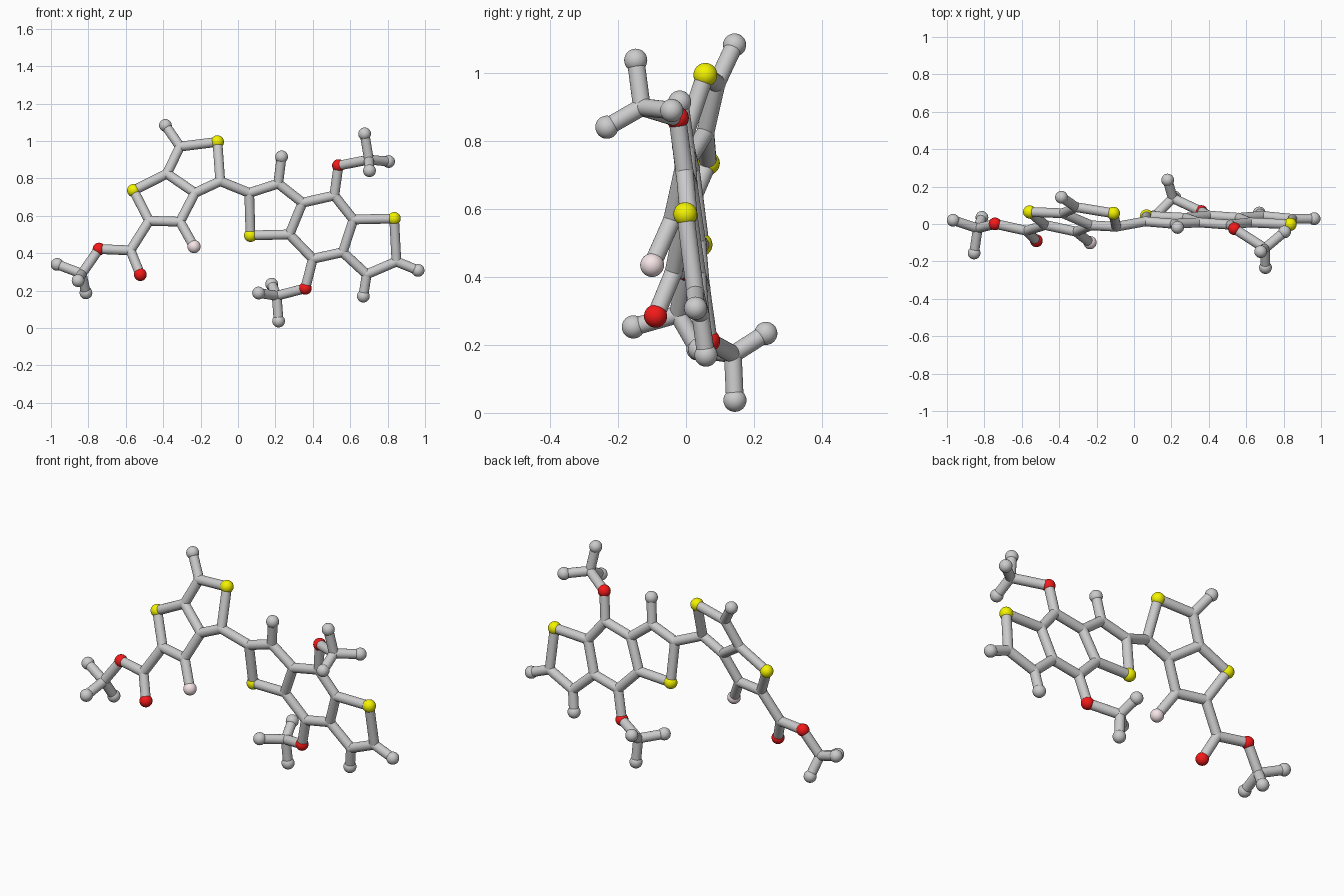
import bpy
from mathutils import Vector

if "Cube" in bpy.data.objects:
    bpy.data.objects.remove(bpy.data.objects["Cube"])

STICK_R = 0.026
RADII = {"end": 0.034, "sulfur": 0.035, "oxygen": 0.034, "fluorine": 0.035, "joint": 0.027}
COLOURS = {"sulfur": (0.9, 0.9, 0.0, 1), "oxygen": (0.9, 0.01, 0.01, 1), "fluorine": (0.92, 0.78, 0.8, 1)}


def left_plane(x, z):
    return -0.290 - 0.206 * x + 0.326 * z


def right_plane(x, z):
    return 0.1095 - 0.043 * x - 0.129 * z


atoms = {}


def flat(plane, table):
    """Atoms of a flat ring system: name -> (kind, x, z)."""
    for name, (kind, x, z) in table.items():
        atoms[name] = (kind, Vector((x, plane(x, z), z)))


# left fused rings with the ester arm
flat(left_plane, {
    "a1": ("end", -0.388, 1.083), "a2": ("joint", -0.31, 0.97),
    "a3": ("sulfur", -0.11, 0.995), "a4": ("joint", -0.095, 0.785),
    "a5": ("joint", -0.23, 0.722), "a6": ("joint", -0.38, 0.825),
    "a7": ("sulfur", -0.558, 0.735), "a8": ("joint", -0.475, 0.573),
    "a9": ("joint", -0.31, 0.568), "a10": ("fluorine", -0.235, 0.435),
    "a11": ("joint", -0.575, 0.415), "a12": ("oxygen", -0.522, 0.285),
    "a13": ("oxygen", -0.743, 0.422), "a14": ("joint", -0.835, 0.29),
})

# right three fused rings
flat(right_plane, {
    "b1": ("joint", 0.06, 0.722), "b2": ("sulfur", 0.067, 0.495),
    "b3": ("joint", 0.275, 0.50), "b4": ("joint", 0.345, 0.67),
    "b5": ("joint", 0.215, 0.772), "b6": ("end", 0.233, 0.915),
    "b7": ("joint", 0.515, 0.708), "b8": ("oxygen", 0.537, 0.868),
    "b9": ("joint", 0.617, 0.58), "b10": ("joint", 0.56, 0.405),
    "b11": ("joint", 0.40, 0.37), "b12": ("oxygen", 0.36, 0.212),
    "b13": ("sulfur", 0.835, 0.585), "b14": ("joint", 0.847, 0.355),
    "b15": ("end", 0.963, 0.308), "b16": ("joint", 0.688, 0.287),
    "b17": ("end", 0.67, 0.17),
})

# three-pronged ends: upper, lower, and the one on the ester arm
for name, kind, *p in [
    ("c1", "joint", 0.70, -0.13, 0.90), ("c2", "end", 0.677, -0.148, 1.038),
    ("c3", "end", 0.805, -0.042, 0.89), ("c4", "end", 0.703, -0.233, 0.841),
    ("d1", "joint", 0.207, 0.138, 0.172), ("d2", "end", 0.217, 0.144, 0.037),
    ("d3", "end", 0.11, 0.04, 0.187), ("d4", "end", 0.18, 0.235, 0.234),
    ("e1", "end", -0.967, 0.02, 0.34), ("e2", "end", -0.855, -0.155, 0.253),
    ("e3", "end", -0.813, 0.035, 0.188),
]:
    atoms[name] = (kind, Vector(p))

# chains of connected atoms
CHAINS = [
    "a1 a2 a3 a4 a5 a6 a2", "a6 a7 a8 a9 a5", "a9 a10", "a8 a11 a13 a14",
    "a11 a12", "a14 e1", "a14 e2", "a14 e3", "a4 b1",
    "b1 b2 b3 b4 b5 b1", "b5 b6", "b4 b7 b9 b10 b11 b3", "b7 b8 c1",
    "b11 b12 d1", "b9 b13 b14 b16 b10", "b14 b15", "b16 b17",
    "c1 c2", "c1 c3", "c1 c4", "d1 d2", "d1 d3", "d1 d4",
]


def smooth(ob):
    for poly in ob.data.polygons:
        poly.use_smooth = True


# one shared ball mesh per kind
ball_mesh = {}
for kind, r in RADII.items():
    bpy.ops.mesh.primitive_uv_sphere_add(segments=28, ring_count=16, radius=r)
    ob = bpy.context.object
    smooth(ob)
    if kind in COLOURS:
        mat = bpy.data.materials.new(kind + "_colour")
        mat.diffuse_color = COLOURS[kind]
        mat.use_nodes = True
        mat.node_tree.nodes["Principled BSDF"].inputs["Base Color"].default_value = mat.diffuse_color
        ob.data.materials.append(mat)
    ball_mesh[kind] = ob.data
    bpy.data.objects.remove(ob)

# balls
for kind, p in atoms.values():
    ob = bpy.data.objects.new(kind + "_ball", ball_mesh[kind])
    ob.location = p
    bpy.context.collection.objects.link(ob)

# sticks
for chain in CHAINS:
    names = chain.split()
    for s, t in zip(names, names[1:]):
        p, q = atoms[s][1], atoms[t][1]
        d = q - p
        bpy.ops.mesh.primitive_cylinder_add(vertices=24, radius=STICK_R, depth=d.length,
                                            end_fill_type='NOTHING', location=(p + q) / 2,
                                            rotation=d.to_track_quat('Z', 'Y').to_euler())
        bpy.context.object.name = "stick"
        smooth(bpy.context.object)
